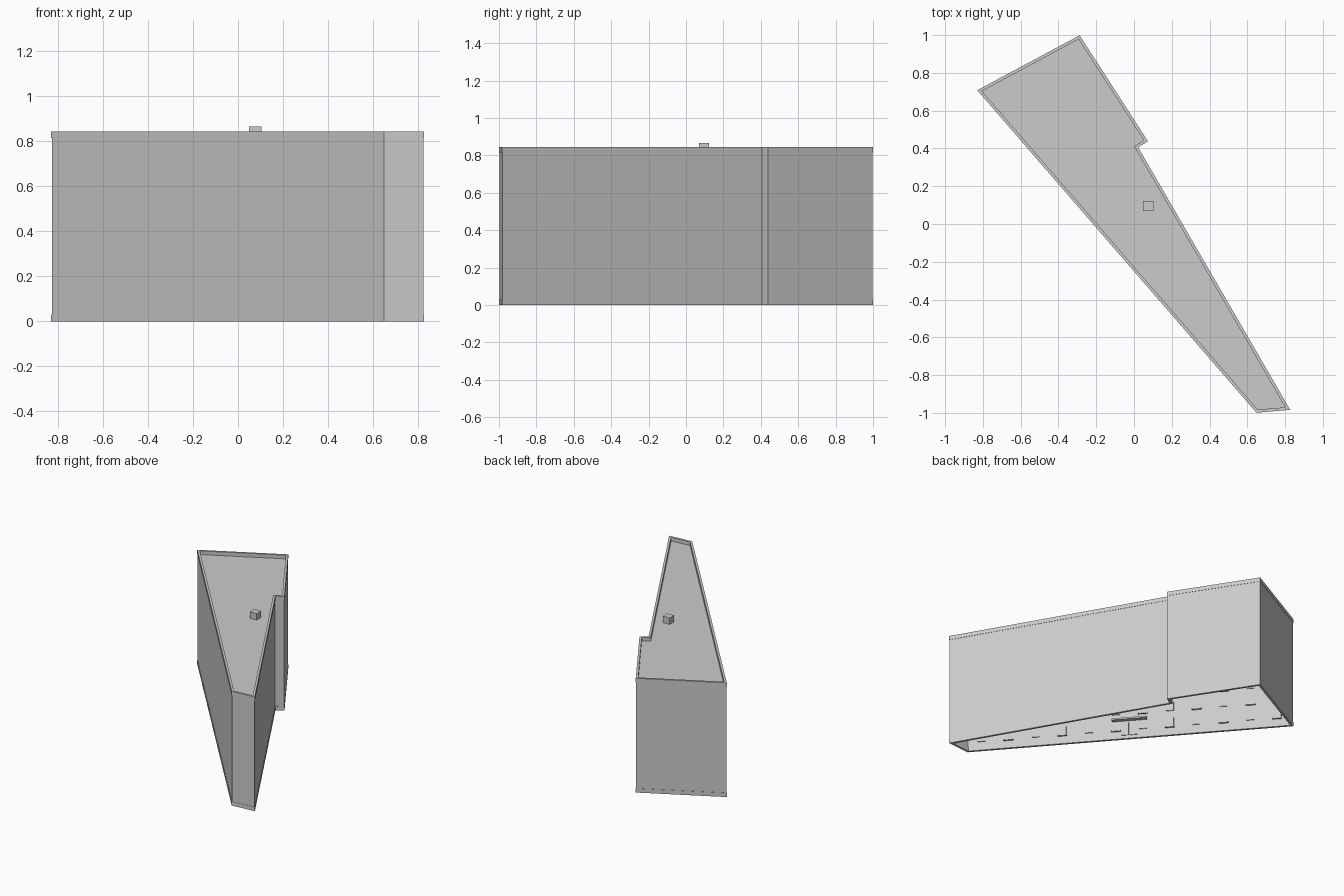
import bpy, bmesh
from mathutils import Vector, Matrix

if "Cube" in bpy.data.objects:
    bpy.data.objects.remove(bpy.data.objects["Cube"])

# Wedge-shaped footprint, clockwise seen from above
PLAN = [Vector(p) for p in ((-0.83, 0.708), (-0.288, 0.999), (0.074, 0.438),
                            (0.022, 0.406), (0.827, -0.984), (0.648, -0.999))]


def inset(pts, d):
    """Mitred inward offset of a clockwise polygon."""
    out = []
    for i, p in enumerate(pts):
        a = (p - pts[i - 1]).normalized()
        b = (pts[(i + 1) % len(pts)] - p).normalized()
        na, nb = Vector((a.y, -a.x)), Vector((b.y, -b.x))
        out.append(p + (na + nb) * (d / (1 + na.dot(nb))))
    return out


def finish(name, bm):
    bmesh.ops.recalc_face_normals(bm, faces=bm.faces)
    me = bpy.data.meshes.new(name)
    bm.to_mesh(me)
    bm.free()
    ob = bpy.data.objects.new(name, me)
    bpy.context.collection.objects.link(ob)
    return ob


def ring(name, outer, inner, z0, z1):
    """Closed wall loop between two offsets of the plan."""
    bm = bmesh.new()
    loops = [[bm.verts.new((p.x, p.y, z)) for p in pts]
             for pts, z in ((outer, z0), (outer, z1), (inner, z1), (inner, z0))]
    n = len(outer)
    for k in range(4):
        a, b = loops[k], loops[(k + 1) % 4]
        for i in range(n):
            j = (i + 1) % n
            bm.faces.new((a[i], a[j], b[j], b[i]))
    return finish(name, bm)


def box(bm, frame, x, y, z, sx, sy, sz):
    m = frame @ Matrix.Translation((x, y, z)) @ Matrix.Diagonal((sx, sy, sz, 1))
    bmesh.ops.create_cube(bm, size=1, matrix=m)


# Walls, plinth and parapet band
T = 0.016
ring("walls", inset(PLAN, 0.002), inset(PLAN, T - 0.003), 0.0, 0.842)
ring("plinth_band", PLAN, inset(PLAN, T), 0.0, 0.03)
ring("parapet_band", PLAN, inset(PLAN, T), 0.815, 0.845)

# Flat roof, sunk behind the parapet
bm = bmesh.new()
bm.faces.new([bm.verts.new((p.x, p.y, 0.818)) for p in inset(PLAN, T - 0.005)])
roof = finish("roof", bm)

# Roof hatch box
bm = bmesh.new()
box(bm, Matrix.Identity(4), 0.076, 0.096, 0.841, 0.056, 0.052, 0.05)
finish("roof_hatch", bm)

# Window grid and sills on the inner face of each wall
panes, sills = bmesh.new(), bmesh.new()
inner = inset(PLAN, T - 0.003)
for i, p in enumerate(inner):
    q = inner[(i + 1) % len(inner)]
    d = q - p
    if d.length < 0.12:
        continue
    t = d.normalized()
    frame = Matrix(((t.x, t.y, 0, p.x), (t.y, -t.x, 0, p.y),
                    (0, 0, 1, 0), (0, 0, 0, 1)))
    cols = max(1, round(d.length / 0.188))
    for c in range(cols):
        x = (c + 0.5) * d.length / cols
        for r in range(6):
            z = 0.1 + 0.125 * r
            box(panes, frame, x, 0.003, z, 0.055, 0.006, 0.066)
            if (c + r) % 2:
                box(sills, frame, x, 0.006, z - 0.037, 0.066, 0.012, 0.008)
finish("windows", panes)
finish("window_sills", sills)

# Entrance canopy and doors in the middle of the long wall
p, q = inner[5], inner[0]
t = (q - p).normalized()
frame = Matrix(((t.x, t.y, 0, p.x), (t.y, -t.x, 0, p.y),
                (0, 0, 1, 0), (0, 0, 0, 1)))
mid = (q - p).length / 2
bm = bmesh.new()
box(bm, frame, mid, 0.015, 0.145, 0.24, 0.03, 0.012)
finish("entrance_canopy", bm)
bm = bmesh.new()
for s in (-1, 1):
    box(bm, frame, mid + s * 0.03, 0.004, 0.075, 0.05, 0.008, 0.1)
finish("entrance_doors", bm)
